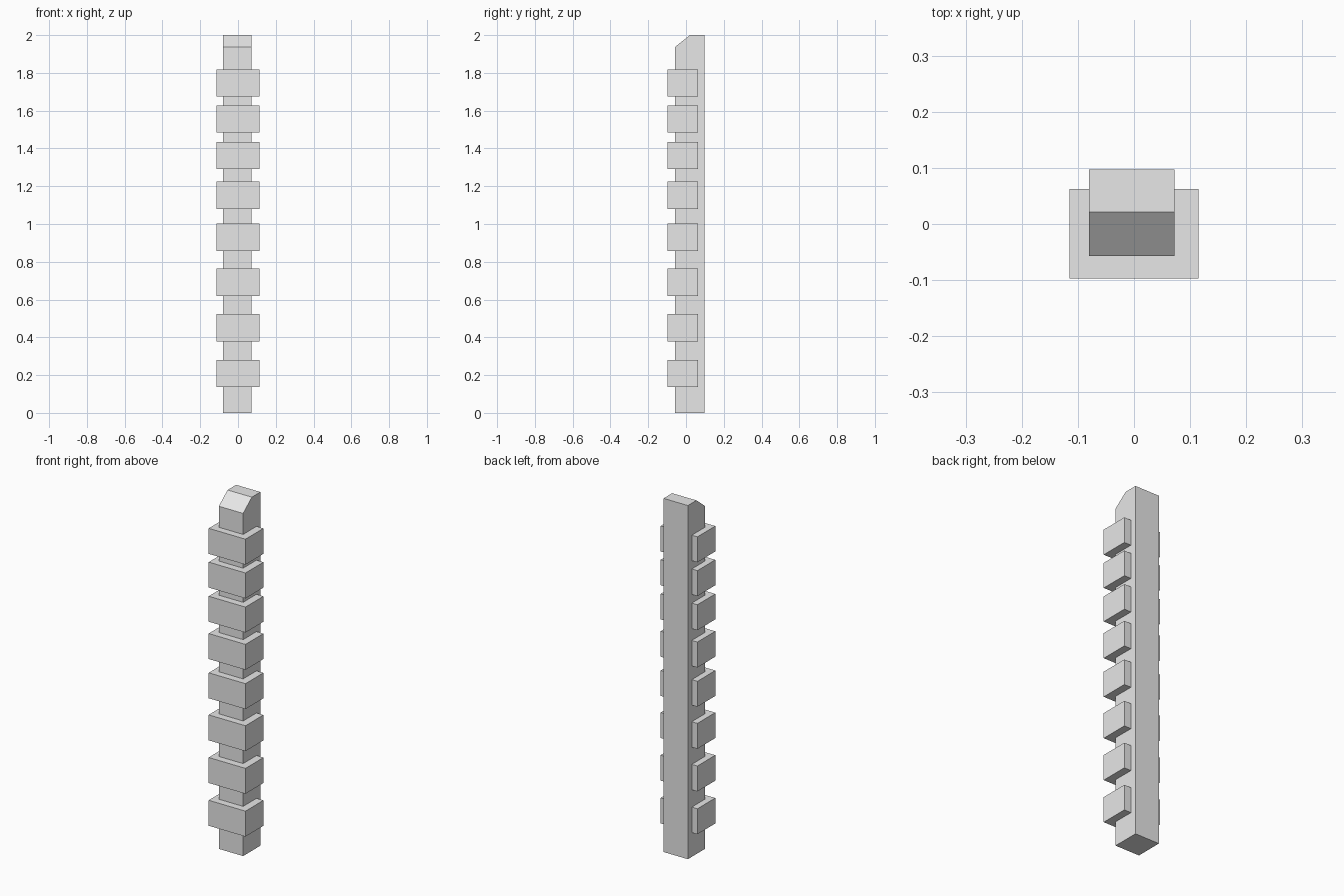
import bpy
import bmesh

cube = bpy.data.objects.get("Cube")
if cube:
    bpy.data.objects.remove(cube, do_unlink=True)

# Single plain colour
grey = bpy.data.materials.new("light_grey")
grey.use_nodes = True
colour = (0.8, 0.8, 0.8, 1)
grey.diffuse_color = colour
grey.node_tree.nodes["Principled BSDF"].inputs["Base Color"].default_value = colour


def extrude_profile(name, profile, x_min, x_max):
    """Extrude a (y, z) profile along x into a solid."""
    bm = bmesh.new()
    face = bm.faces.new([bm.verts.new((x_min, y, z)) for y, z in profile])
    result = bmesh.ops.extrude_face_region(bm, geom=[face])
    moved = [g for g in result["geom"] if isinstance(g, bmesh.types.BMVert)]
    bmesh.ops.translate(bm, verts=moved, vec=(x_max - x_min, 0, 0))
    bmesh.ops.recalc_face_normals(bm, faces=bm.faces)
    mesh = bpy.data.meshes.new(name)
    bm.to_mesh(mesh)
    bm.free()
    mesh.materials.append(grey)
    obj = bpy.data.objects.new(name, mesh)
    bpy.context.collection.objects.link(obj)
    return obj


# Tall post with a sloped front edge at the top
front, back = -0.057, 0.0975
extrude_profile("post", [(front, 0), (back, 0), (back, 2), (0.021, 2), (front, 1.938)],
                -0.08, 0.072)

# Blocks stacked up the front of the post
HEIGHT = 0.144
for i, z in enumerate([0.137, 0.379, 0.62, 0.858, 1.08, 1.291, 1.484, 1.675], 1):
    y0, y1 = -0.0975, 0.0625
    extrude_profile(f"front_block_{i}",
                    [(y0, z), (y1, z), (y1, z + HEIGHT), (y0, z + HEIGHT)],
                    -0.115, 0.115)
